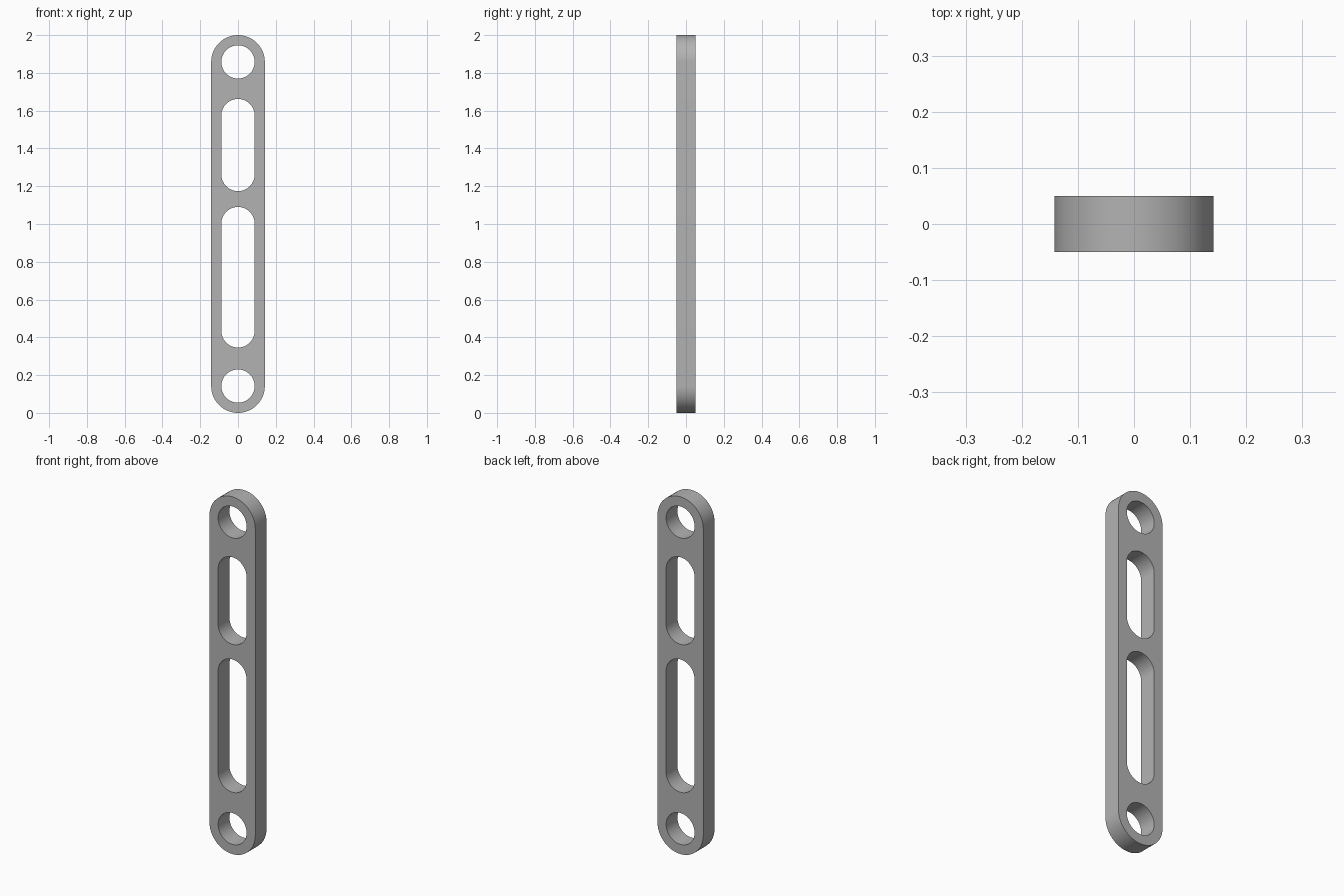
import bpy, bmesh
from math import sin, cos, pi, radians

if "Cube" in bpy.data.objects:
    bpy.data.objects.remove(bpy.data.objects["Cube"], do_unlink=True)

OUTER_R, HOLE_R, HALF_DEPTH = 0.142, 0.088, 0.05
ARC_STEPS = 32

grey = bpy.data.materials.new("plain grey")
grey.use_nodes = True
colour = (0.45, 0.45, 0.45, 1)
grey.diffuse_color = colour
grey.node_tree.nodes["Principled BSDF"].inputs["Base Color"].default_value = colour


def slot_outline(bottom, top, r):
    """Rounded slot between two heights; a circle when they are one diameter apart."""
    pts = []
    for centre, start in ((top - r, 0), (bottom + r, pi)):
        for i in range(ARC_STEPS + 1):
            a = start + pi * i / ARC_STEPS
            p = (r * cos(a), centre + r * sin(a))
            if not pts or abs(p[0] - pts[-1][0]) + abs(p[1] - pts[-1][1]) > 1e-5:
                pts.append(p)
    if abs(pts[0][0] - pts[-1][0]) + abs(pts[0][1] - pts[-1][1]) < 1e-5:
        pts.pop()
    return pts


# Outline of the bar, then its two round holes and two long slots
outlines = [
    (0, 2, OUTER_R),
    (OUTER_R - HOLE_R, OUTER_R + HOLE_R, HOLE_R),
    (0.346, 1.09, HOLE_R),
    (1.174, 1.662, HOLE_R),
    (2 - OUTER_R - HOLE_R, 2 - OUTER_R + HOLE_R, HOLE_R),
]
curve = bpy.data.curves.new("bar_profile", "CURVE")
curve.dimensions = "2D"
curve.fill_mode = "BOTH"
curve.extrude = HALF_DEPTH
for bottom, top, r in outlines:
    pts = slot_outline(bottom, top, r)
    spline = curve.splines.new("POLY")
    spline.points.add(len(pts) - 1)
    for point, (x, y) in zip(spline.points, pts):
        point.co = (x, y, 0, 1)
    spline.use_cyclic_u = True

# Turn the extruded profile into a welded mesh, standing upright
bar = bpy.data.objects.new("slotted_bar", curve)
bpy.context.collection.objects.link(bar)
bpy.ops.object.select_all(action="DESELECT")
bar.select_set(True)
bpy.context.view_layer.objects.active = bar
bar.rotation_euler.x = radians(90)
bpy.ops.object.convert(target="MESH")
bpy.ops.object.transform_apply(location=False, rotation=True, scale=False)

bm = bmesh.new()
bm.from_mesh(bar.data)
bmesh.ops.remove_doubles(bm, verts=bm.verts, dist=1e-5)
bmesh.ops.recalc_face_normals(bm, faces=bm.faces)
bm.to_mesh(bar.data)
bm.free()

bar.data.materials.clear()
bar.data.materials.append(grey)
bpy.ops.object.shade_smooth_by_angle(angle=radians(30))
